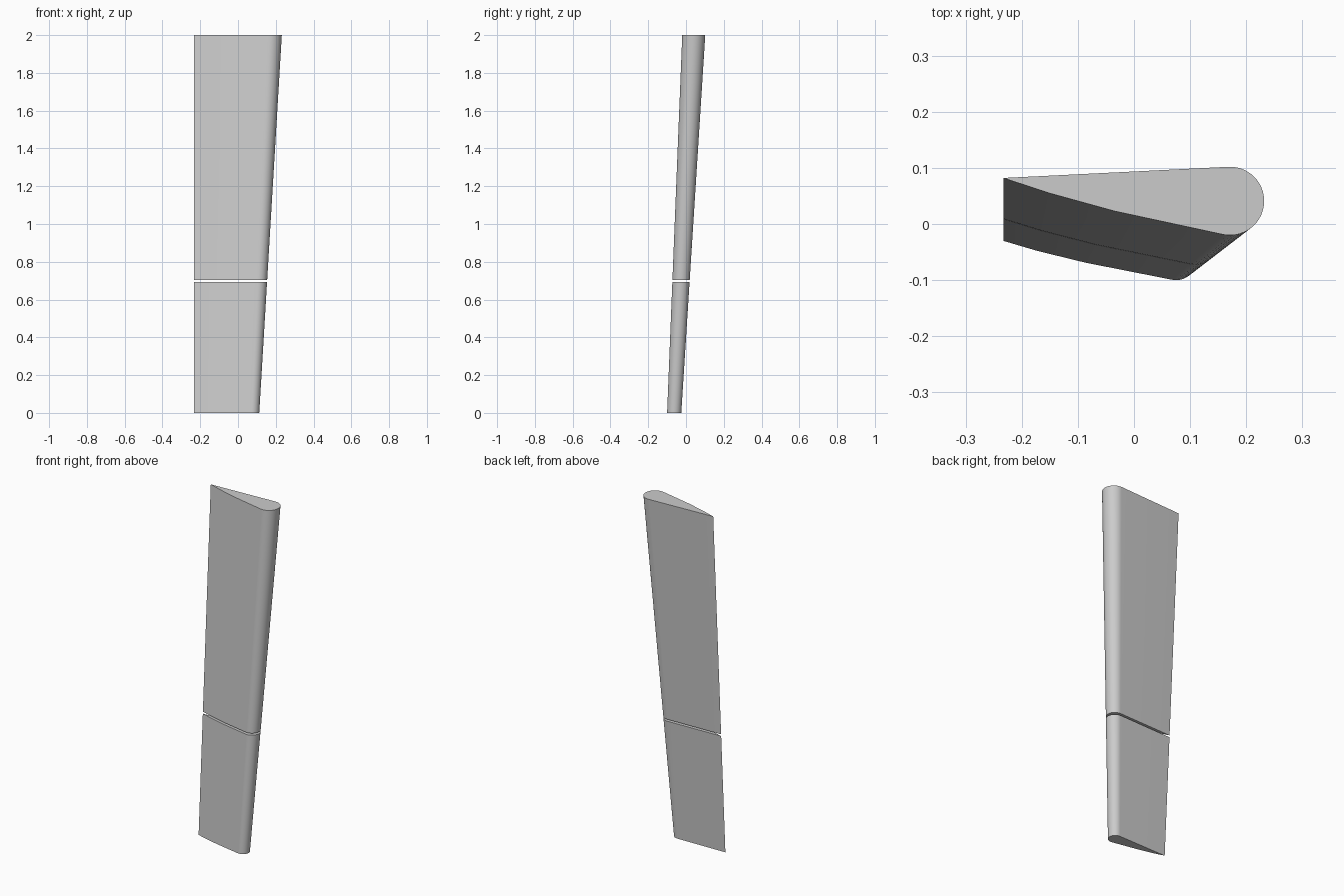
import bpy, math
from mathutils import Vector

cube = bpy.data.objects.get("Cube")
if cube:
    bpy.data.objects.remove(cube)

# One plain grey for the whole blade
grey = bpy.data.materials.new("plain_grey")
grey.use_nodes = True
grey.diffuse_color = (0.6, 0.6, 0.6, 1)
grey.node_tree.nodes["Principled BSDF"].inputs["Base Color"].default_value = (0.6, 0.6, 0.6, 1)

HEIGHT = 2.0
ARC_STEPS = 28


def section(trailing, belly, centre, radius):
    """Sharp trailing edge, gently bowed front and round leading edge."""
    pts = [Vector(trailing)] + [Vector(p) for p in belly]
    for i in range(ARC_STEPS + 1):
        a = math.radians(-101 + 194 * i / ARC_STEPS)
        pts.append(Vector((centre[0] + radius * math.cos(a),
                           centre[1] + radius * math.sin(a))))
    return pts


root = section((-0.233, -0.03), [(-0.172, -0.048), (-0.086, -0.069)],
               (0.075, -0.0625), 0.0375)
tip = section((-0.233, 0.082), [(-0.151, 0.055), (-0.035, 0.023)],
              (0.171, 0.041), 0.061)


def blade_part(name, z0, z1):
    """Loft the tapering, leaning section between two heights."""
    n = len(root)
    verts = []
    for z in (z0, z1):
        for a, b in zip(root, tip):
            p = a.lerp(b, z / HEIGHT)
            verts.append((p.x, p.y, z))
    faces = [(i, (i + 1) % n, n + (i + 1) % n, n + i) for i in range(n)]
    faces += [tuple(reversed(range(n))), tuple(range(n, 2 * n))]
    mesh = bpy.data.meshes.new(name)
    mesh.from_pydata(verts, [], faces)
    mesh.materials.append(grey)
    obj = bpy.data.objects.new(name, mesh)
    bpy.context.collection.objects.link(obj)
    bpy.ops.object.select_all(action='DESELECT')
    obj.select_set(True)
    bpy.context.view_layer.objects.active = obj
    bpy.ops.object.shade_smooth_by_angle(angle=math.radians(30))


# Two parts with a narrow open gap between them
blade_part("lower_blade", 0, 0.692)
blade_part("upper_blade", 0.703, HEIGHT)
